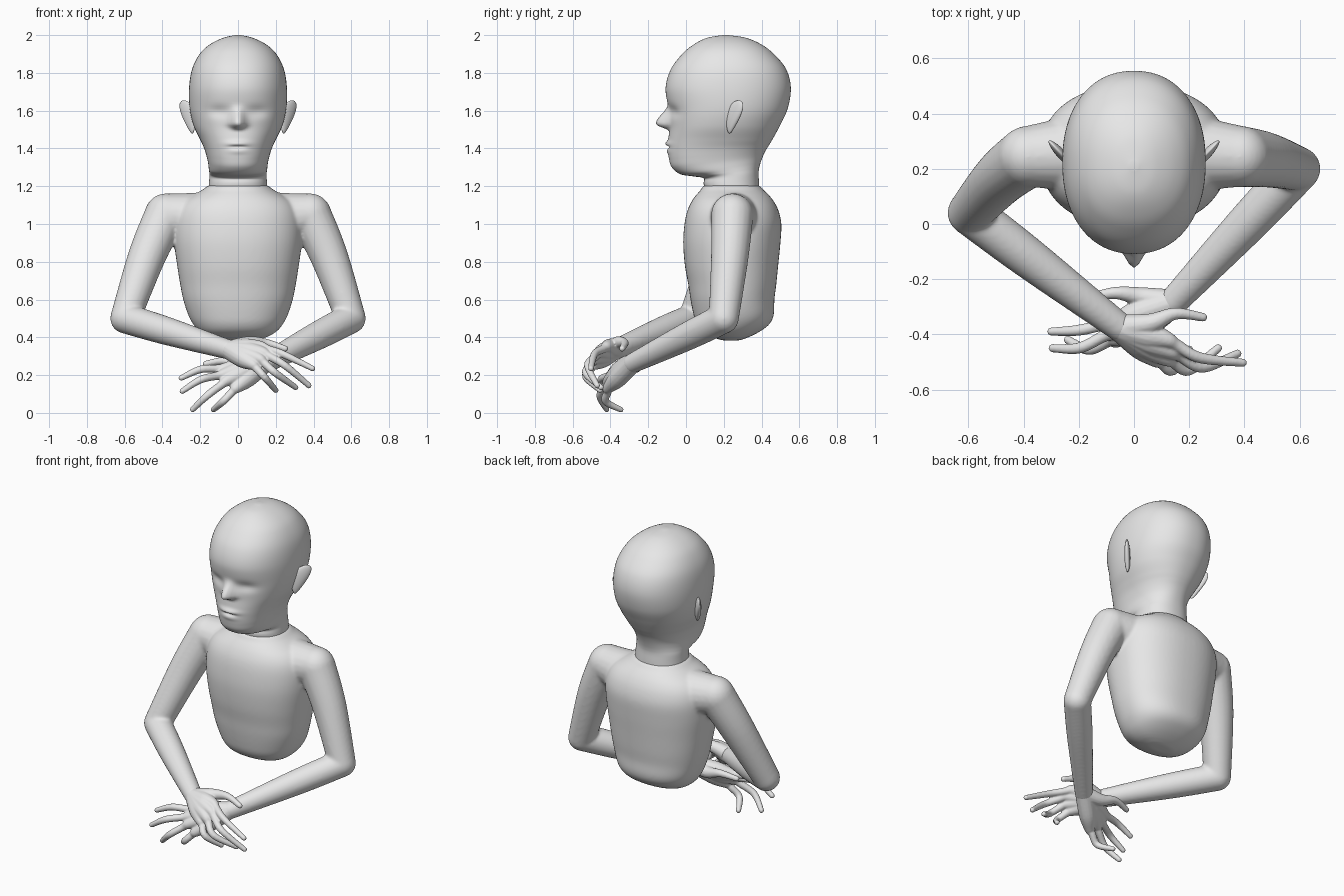
import bpy, bmesh, math
from mathutils import Vector

cube = bpy.data.objects.get("Cube")
if cube:
    bpy.data.objects.remove(cube, do_unlink=True)

GREY = (0.8, 0.8, 0.8, 1)
clay = bpy.data.materials.new("plain light grey")
clay.use_nodes = True
clay.diffuse_color = GREY
clay.node_tree.nodes["Principled BSDF"].inputs["Base Color"].default_value = GREY


def finish(name, bm, voxel=None, smoothing=0):
    """Turn a bmesh into a smooth object; fuse overlapping shells if voxel is set."""
    bmesh.ops.recalc_face_normals(bm, faces=bm.faces)
    for face in bm.faces:
        face.smooth = True
    mesh = bpy.data.meshes.new(name)
    bm.to_mesh(mesh)
    bm.free()
    mesh.materials.append(clay)
    obj = bpy.data.objects.new(name, mesh)
    bpy.context.collection.objects.link(obj)
    if voxel:
        fuse = obj.modifiers.new("fuse", 'REMESH')
        fuse.mode = 'VOXEL'
        fuse.voxel_size = voxel
        fuse.use_smooth_shade = True
        relax = obj.modifiers.new("relax", 'SMOOTH')
        relax.factor = 0.5
        relax.iterations = smoothing


def spline(rows, steps):
    """Catmull-Rom interpolation through rows of equal length."""
    rows = [Vector(r) for r in rows]
    out = []
    for i in range(len(rows) - 1):
        b, c = rows[i], rows[i + 1]
        a = rows[i - 1] if i else b
        d = rows[i + 2] if i + 2 < len(rows) else c
        for k in range(steps):
            t = k / steps
            out.append(b + (c - a) * (t / 2) + (a * 2 - b * 5 + c * 4 - d) * (t * t / 2)
                       + (b * 3 - a - c * 3 + d) * (t ** 3 / 2))
    return out + [rows[-1]]


def bridge(bm, rings):
    """Skin a list of point rings and close both ends."""
    loops = [[bm.verts.new(p) for p in ring] for ring in rings]
    n = len(loops[0])
    for low, high in zip(loops, loops[1:]):
        for j in range(n):
            k = (j + 1) % n
            bm.faces.new((low[j], low[k], high[k], high[j]))
    bm.faces.new(loops[0])
    bm.faces.new(loops[-1])


def power(value, exponent):
    return math.copysign(abs(value) ** exponent, value)


def loft(bm, rows, square, sides, steps, shape=None):
    """Rows hold front height, back height, half width, front y, back y."""
    rings = []
    upper = spline([r[:3] for r in rows], steps)
    depth = spline([r[3:] for r in rows], steps)
    for (zf, zb, w), (yf, yb) in zip(upper, depth):
        ring = []
        for j in range(sides):
            a = math.tau * j / sides
            x = w * power(math.cos(a), 2 / square)
            s = power(math.sin(a), 2 / square)
            p = Vector((x, (yf + yb) / 2 + s * (yb - yf) / 2, (zf + zb) / 2 + s * (zb - zf) / 2))
            if shape and s < 0:
                p.y += shape(p)
            ring.append(p)
        rings.append(ring)
    bridge(bm, rings)


def limb(bm, points, radii, steps=6, sides=20, ref=(0, 0, 1)):
    """Round tube with ball ends, following points with changing radius."""
    path = spline(points, steps)
    sizes = [v.x for v in spline([(r, 0) for r in radii], steps)]
    rings = []
    for i, p in enumerate(path):
        ahead = path[min(i + 1, len(path) - 1)] - path[max(i - 1, 0)]
        side = ahead.cross(Vector(ref)).normalized()
        up = side.cross(ahead).normalized()
        turns = [math.tau * j / sides for j in range(sides)]
        rings.append([p + (side * math.cos(a) + up * math.sin(a)) * sizes[i] for a in turns])
    bridge(bm, rings)
    for p, r in ((path[0], sizes[0]), (path[-1], sizes[-1])):
        ball = bmesh.ops.create_uvsphere(bm, u_segments=sides, v_segments=12, radius=r)
        bmesh.ops.translate(bm, verts=ball["verts"], vec=p)


def bell(value, width):
    return math.exp(-(value / width) ** 2)


def face_relief(p):
    """Depth offset of the nose, eye sockets and lips."""
    if p.z > 1.53:
        nose = max(0, (1.64 - p.z) / 0.11)
    else:
        nose = max(0, 1 - (1.53 - p.z) / 0.04)
    nose = nose * nose * (3 - 2 * nose)
    relief = -0.072 * nose * bell(p.x, 0.024 + 0.014 * nose)
    relief += 0.016 * bell(abs(p.x) - 0.1, 0.06) * bell(p.z - 1.595, 0.03)
    relief -= 0.015 * bell(p.x, 0.06) * bell(p.z - 1.425, 0.016)
    relief += 0.015 * bell(p.x, 0.055) ** 2 * bell(p.z - 1.408, 0.007)
    relief -= 0.006 * bell(p.x, 0.05) * bell(p.z - 1.385, 0.014)
    return relief


# Head, from crown to chin and into the neck
bm = bmesh.new()
loft(bm, [(2, 2, .015, .195, .225), (1.985, 1.985, .08, .11, .32), (1.95, 1.95, .15, .04, .4),
          (1.9, 1.9, .203, -.02, .465), (1.82, 1.82, .243, -.08, .53),
          (1.72, 1.72, .259, -.108, .555), (1.61, 1.61, .256, -.093, .538),
          (1.52, 1.52, .235, -.087, .497), (1.45, 1.45, .202, -.093, .459),
          (1.395, 1.415, .181, -.095, .438), (1.345, 1.385, .168, -.09, .42),
          (1.3, 1.355, .159, -.075, .406), (1.264, 1.325, .155, -.03, .395),
          (1.252, 1.295, .152, .04, .387), (1.242, 1.265, .151, .093, .384),
          (1.21, 1.21, .154, .094, .387), (1.12, 1.12, .16, .11, .39)],
     2.2, 112, 8, face_relief)
finish("head", bm)

# Ears: thin leaves, broad above and pointed below, leaning outward and back
for label, side in (("left", 1), ("right", -1)):
    bm = bmesh.new()
    bmesh.ops.create_uvsphere(bm, u_segments=32, v_segments=20, radius=1)
    for v in bm.verts:
        u, t, h = v.co
        out = 0.052 * u * (1 + 0.45 * h) + 0.026 * h
        v.co = (side * (0.262 + 0.68 * out - 0.012 * t), 0.252 + 0.73 * out + 0.012 * t,
                1.567 + 0.087 * h + 0.012 * u)
    finish(label + "_ear", bm)

# Torso, with shoulders and arms fused on
bm = bmesh.new()
trunk = [(.383, .08, .2, .28), (.4, .15, .14, .33), (.43, .203, .085, .39),
         (.47, .238, .055, .442), (.52, .264, .04, .465), (.6, .29, .024, .468),
         (.68, .306, .012, .478), (.78, .322, -.006, .488), (.9, .338, -.015, .5),
         (1, .34, -.008, .505), (1.07, .325, .007, .49), (1.12, .29, .03, .465),
         (1.155, .235, .055, .437), (1.18, .19, .078, .41), (1.2, .163, .09, .392),
         (1.212, .13, .13, .35)]
loft(bm, [r[:1] + r for r in trunk], 2.25, 64, 4)
elbows = {1: Vector((.597, .2, .5)), -1: Vector((-.597, .04, .5))}
wrists = {1: Vector((.14, -.285, .262)), -1: Vector((-.05, -.375, .335))}
for side in (1, -1):
    shoulder = Vector((side * .382, .245, 1.05))
    limb(bm, [(side * .14, .26, 1.02), shoulder], [.15, .112], ref=(0, 1, 0))
    upper = shoulder.lerp(elbows[side], .4) + Vector((side * .014, .005, 0))
    limb(bm, [shoulder, upper, elbows[side]], [.112, .1, .08], ref=(0, 1, 0))
    middle = elbows[side].lerp(wrists[side], .4)
    limb(bm, [elbows[side], middle, wrists[side]], [.08, .075, .053], ref=(0, 1, 0))
finish("torso_and_arms", bm, 0.009, 10)

# Hands: every finger runs from the wrist through knuckle and joint to its tip
hands = {
    "left": (1, [[(-.07, -.355, .235), (-.2, -.385, .23), (-.3, -.39, .185)],
                 [(-.075, -.39, .205), (-.2, -.45, .175), (-.295, -.45, .115)],
                 [(-.06, -.41, .17), (-.165, -.455, .09), (-.24, -.42, .018)],
                 [(-.01, -.41, .133), (-.08, -.425, .06), (-.13, -.345, .017)]],
             [(.03, -.265, .25), (-.07, -.25, .275), (-.17, -.27, .26)]),
    "right": (-1, [[(.12, -.42, .35), (.24, -.485, .31), (.395, -.503, .235)],
                   [(.13, -.46, .32), (.25, -.52, .25), (.375, -.47, .145)],
                   [(.115, -.485, .285), (.2, -.53, .21), (.305, -.45, .135)],
                   [(.08, -.49, .255), (.14, -.53, .19), (.2, -.455, .12)]],
              [(.06, -.36, .37), (.15, -.325, .37), (.25, -.338, .34)])}
for label, (side, fingers, thumb) in hands.items():
    bm = bmesh.new()
    wrist = wrists[side]
    for knuckle, joint, tip in fingers:
        knuckle, joint = Vector(knuckle), Vector(joint)
        palm = wrist.lerp(knuckle, .6)
        base = knuckle.lerp(joint, .3)
        limb(bm, [wrist, palm, knuckle, base, joint, tip],
             [.051, .05, .031, .022, .02, .015], sides=16)
    limb(bm, [wrist] + thumb, [.048, .036, .022, .016], sides=16)
    finish(label + "_hand", bm, 0.005, 4)
